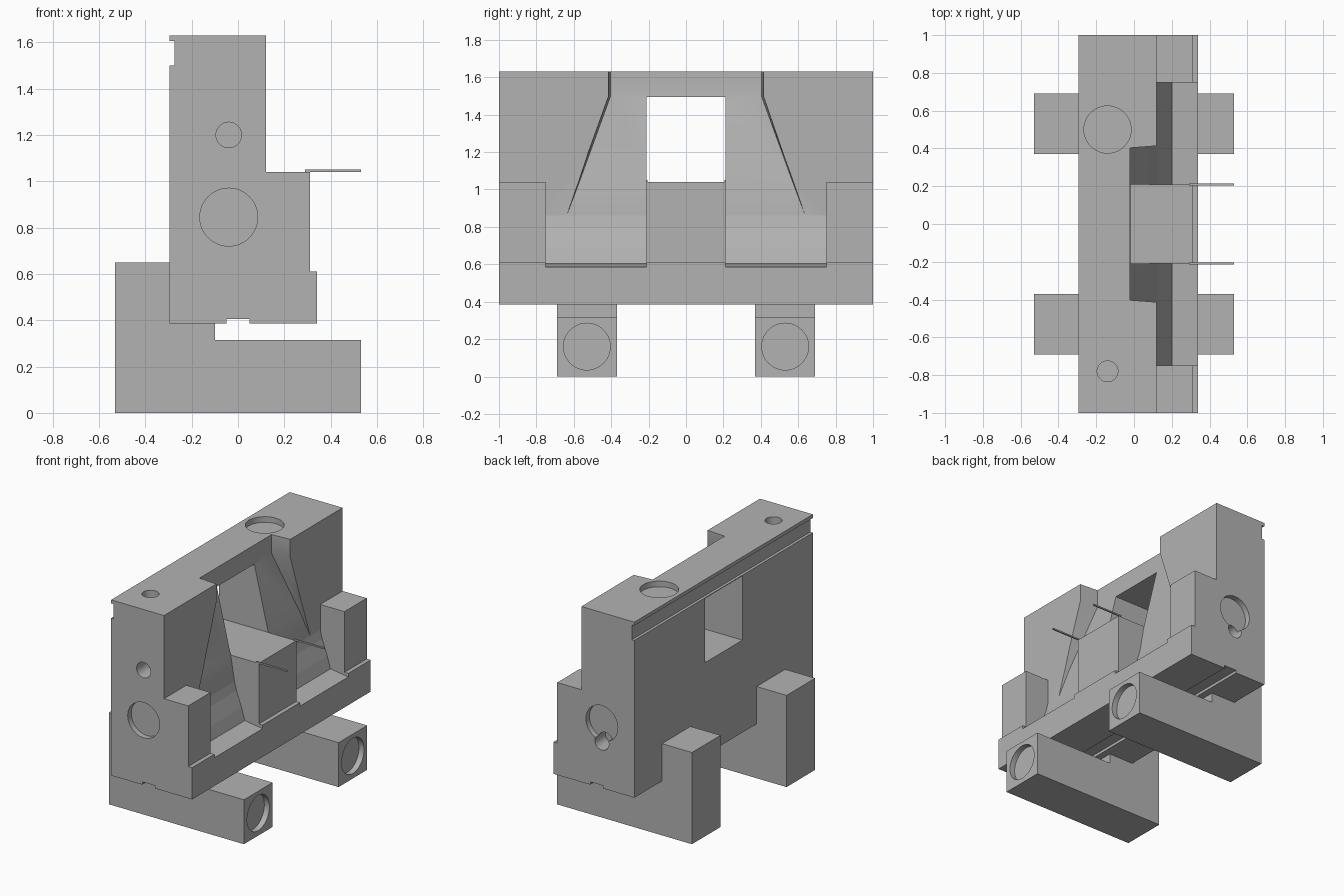
import bpy
import bmesh
from mathutils import Vector

cube = bpy.data.objects.get("Cube")
if cube:
    bpy.data.objects.remove(cube, do_unlink=True)

grey = bpy.data.materials.new("machined grey")
grey.use_nodes = True
grey.diffuse_color = (0.45, 0.45, 0.45, 1)
grey.node_tree.nodes["Principled BSDF"].inputs["Base Color"].default_value = grey.diffuse_color


def finish(name, bm):
    bmesh.ops.recalc_face_normals(bm, faces=bm.faces)
    mesh = bpy.data.meshes.new(name)
    bm.to_mesh(mesh)
    bm.free()
    mesh.materials.append(grey)
    obj = bpy.data.objects.new(name, mesh)
    bpy.context.collection.objects.link(obj)
    return obj


def loft(name, rings):
    """Skin a list of closed rings and cap both ends."""
    bm = bmesh.new()
    rows = [[bm.verts.new(p) for p in ring] for ring in rings]
    n = len(rows[0])
    for a, b in zip(rows, rows[1:]):
        for i in range(n):
            j = (i + 1) % n
            bm.faces.new((a[i], a[j], b[j], b[i]))
    bm.faces.new(rows[0])
    bm.faces.new(rows[-1])
    return finish(name, bm)


def prism(name, profile, y0, y1):
    """Extrude an xz profile along y."""
    return loft(name, [[(x, y, z) for x, z in profile] for y in (y0, y1)])


def rect(x0, x1, z0, z1):
    return [(x0, z0), (x1, z0), (x1, z1), (x0, z1)]


def drill(obj, centre, direction, radius, depth):
    """Sink a round hole into a face; direction is the outward normal."""
    d = Vector(direction)
    bm = bmesh.new()
    bmesh.ops.create_cone(bm, cap_ends=True, segments=48, radius1=radius,
                          radius2=radius, depth=depth * 2)
    bmesh.ops.rotate(bm, verts=bm.verts, matrix=d.to_track_quat('Z', 'Y').to_matrix())
    bmesh.ops.translate(bm, verts=bm.verts, vec=centre)
    cut(obj, finish("hole_cutter", bm))


def cut(obj, cutter):
    mod = obj.modifiers.new("cut", 'BOOLEAN')
    mod.operation = 'DIFFERENCE'
    mod.solver = 'EXACT'
    mod.object = cutter
    bpy.context.view_layer.objects.active = obj
    bpy.ops.object.modifier_apply(modifier=mod.name)
    bpy.data.objects.remove(cutter, do_unlink=True)


def smooth(obj):
    bpy.ops.object.select_all(action='DESELECT')
    obj.select_set(True)
    bpy.context.view_layer.objects.active = obj
    bpy.ops.object.shade_smooth_by_angle(angle=0.35)


# Main wall with base rail, underside slot and back groove
body = prism("main_body", [
    (-0.295, 0.385), (-0.05, 0.385), (-0.05, 0.405), (0.05, 0.405),
    (0.05, 0.385), (0.34, 0.385), (0.34, 0.58), (0.12, 0.58),
    (0.12, 1.63), (-0.295, 1.63), (-0.295, 1.605), (-0.275, 1.605),
    (-0.275, 1.5), (-0.295, 1.5)], -1, 1)

# Flared pocket: height, back depth, half width
levels = [(1.7, -0.02, 0.415), (1.5, -0.02, 0.415),
          (1.04, 0.09, 0.582), (0.86, 0.12, 0.65)]
cut(body, loft("pocket_cutter", [
    [(x, 0.012 - w, z), (0.2, -w - 0.005, z), (0.2, w + 0.005, z), (x, w - 0.012, z)]
    for z, x, w in levels]))

# Square window through the wall
cut(body, prism("window_cutter", rect(-0.5, 0.3, 1.04, 1.495), -0.21, 0.21))

# Round recesses and holes in the ends and the top
drill(body, (-0.04, -1, 0.845), (0, -1, 0), 0.125, 0.04)
drill(body, (-0.04, -1, 1.2), (0, -1, 0), 0.055, 0.12)
drill(body, (-0.04, 1, 0.845), (0, 1, 0), 0.125, 0.04)
drill(body, (-0.04, 1, 0.71), (0, 1, 0), 0.055, 0.12)
drill(body, (-0.14, 0.5, 1.63), (0, 0, 1), 0.125, 0.04)
drill(body, (-0.14, -0.78, 1.63), (0, 0, 1), 0.055, 0.12)
smooth(body)

# Centre block below the window
block = [(0.34, 0.58), (0.34, 0.61), (0.31, 0.61), (0.31, 1.04)]
prism("centre_block", [(0.08, 0.58)] + block + [(0.08, 1.04)], -0.21, 0.21)

# Sloped foot of the pocket floor
foot = [(0.12, 0.58), (0.34, 0.58), (0.34, 0.585), (0.2, 0.605),
        (0.175, 0.69), (0.135, 0.8), (0.12, 0.86)]

# L-shaped clamp
clamp = [(-0.53, 0), (0.53, 0), (0.53, 0.315), (-0.1, 0.315), (-0.1, 0.385),
         (-0.295, 0.385), (-0.295, 0.65), (-0.53, 0.65)]

for side, s in (("front", -1), ("back", 1)):
    prism(side + "_end_block", [(0.12, 0.58)] + block + [(0.12, 1.04)], s * 0.75, s)
    prism(side + "_pocket_foot", foot, s * 0.21, s * 0.75)
    prism(side + "_pin", rect(0.29, 0.53, 1.04, 1.05), s * 0.205, s * 0.215)
    arm = prism(side + "_clamp", clamp, s * 0.37, s * 0.69)
    drill(arm, (0.53, s * 0.53, 0.16), (1, 0, 0), 0.125, 0.04)
    smooth(arm)
